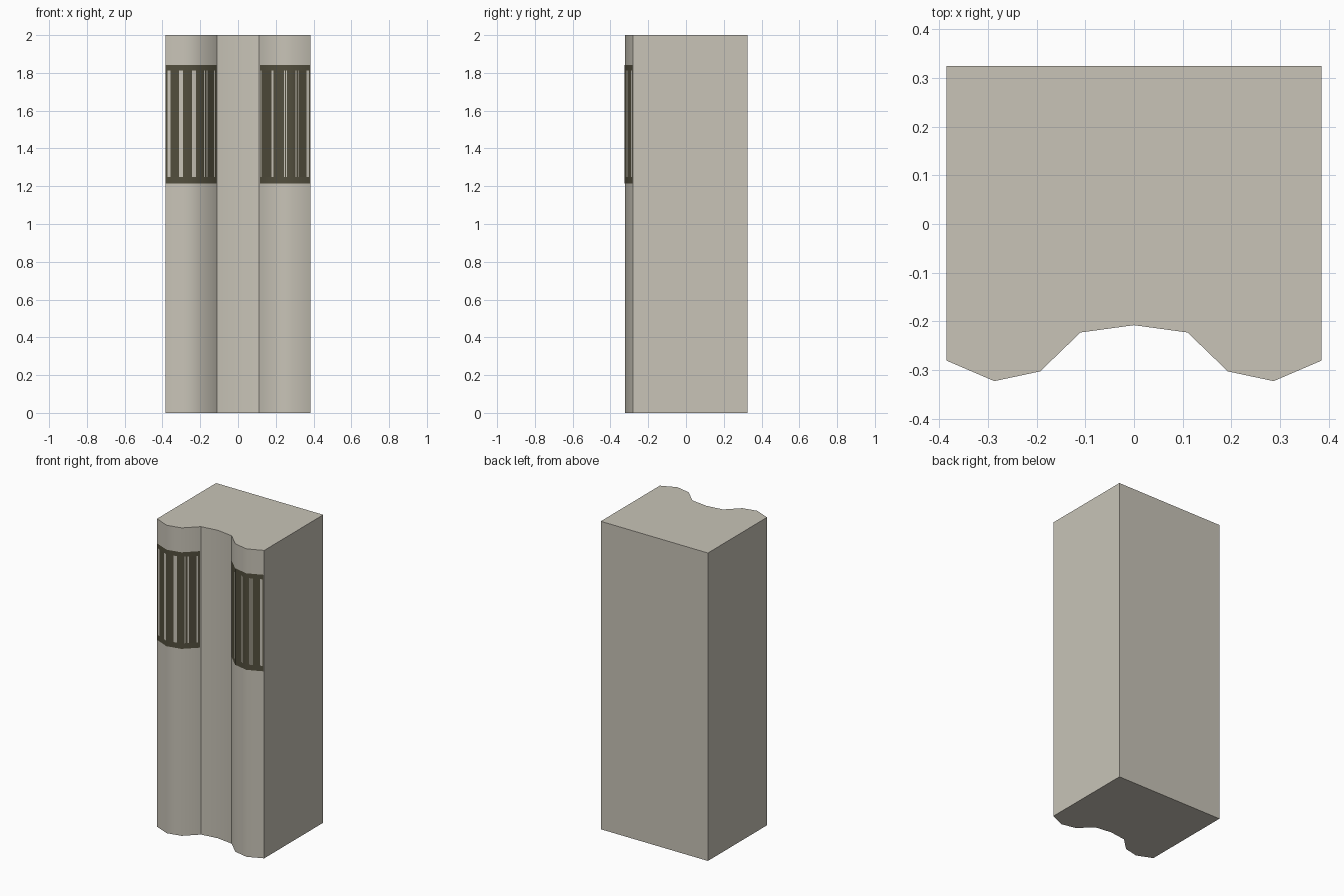
import bpy, bmesh

if "Cube" in bpy.data.objects:
    bpy.data.objects.remove(bpy.data.objects["Cube"])

def material(name, rgb):
    m = bpy.data.materials.new(name)
    m.diffuse_color = (*rgb, 1)
    m.use_nodes = True
    m.node_tree.nodes["Principled BSDF"].inputs["Base Color"].default_value = m.diffuse_color
    return m

stone = material("pale stone", (0.58, 0.55, 0.475))
dark = material("dark olive", (0.085, 0.077, 0.047))

# Front profile, mirrored from its right half
half = [(0.0, -0.208), (0.11, -0.223), (0.193, -0.303), (0.287, -0.323), (0.385, -0.281)]
front = [(-x, y) for x, y in reversed(half[1:])] + half

def add_object(name, bm, mat):
    me = bpy.data.meshes.new(name)
    bm.to_mesh(me)
    bm.free()
    me.materials.append(mat)
    ob = bpy.data.objects.new(name, me)
    bpy.context.collection.objects.link(ob)
    return ob

# Block body: extruded profile, smooth on the rolls, sharp at the valley edges
bm = bmesh.new()
face = bm.faces.new([bm.verts.new((x, y, 0)) for x, y in front + [(0.385, 0.325), (-0.385, 0.325)]])
ext = bmesh.ops.extrude_face_region(bm, geom=[face])
bmesh.ops.translate(bm, vec=(0, 0, 2), verts=[v for v in ext["geom"] if isinstance(v, bmesh.types.BMVert)])
bmesh.ops.recalc_face_normals(bm, faces=bm.faces)
for f in bm.faces:
    f.smooth = abs(f.normal.z) < 0.5
rolls = (0.0, 0.193, 0.287)
for e in bm.edges:
    a, b = e.verts
    upright = abs(a.co.z - b.co.z) > 1
    e.smooth = upright and any(abs(abs(a.co.x) - r) < 0.001 for r in rolls)
add_object("block_body", bm, stone)

def front_y(x):
    for (x0, y0), (x1, y1) in zip(front, front[1:]):
        if x0 <= x <= x1:
            return y0 + (y1 - y0) * (x - x0) / (x1 - x0)

def ribbon(bm, x0, x1, z0, z1):
    """Thin painted strip following the front profile."""
    xs = [x0] + [x for x, _ in front if x0 < x < x1] + [x1]
    cols = [[bm.verts.new((x, front_y(x) - 0.002, z)) for z in (z0, z1)] for x in xs]
    for a, b in zip(cols, cols[1:]):
        bm.faces.new((a[0], b[0], b[1], a[1])).smooth = True

# Painted grilles: two bands with upright bars between the pale gaps
def grille(name, x0, x1, gaps):
    bm = bmesh.new()
    ribbon(bm, x0, x1, 1.215, 1.25)
    ribbon(bm, x0, x1, 1.812, 1.842)
    edges = [x0] + [x for g in gaps for x in g] + [x1]
    for a, b in zip(edges[::2], edges[1::2]):
        ribbon(bm, a, b, 1.25, 1.812)
    add_object(name, bm, dark)

grille("left_grille", -0.384, -0.114,
       [(-0.374, -0.358), (-0.312, -0.291), (-0.243, -0.222),
        (-0.180, -0.175), (-0.166, -0.161), (-0.128, -0.122)])
grille("right_grille", 0.116, 0.382,
       [(0.119, 0.125), (0.178, 0.188), (0.243, 0.248), (0.255, 0.260),
        (0.304, 0.309), (0.317, 0.321), (0.363, 0.376)])
